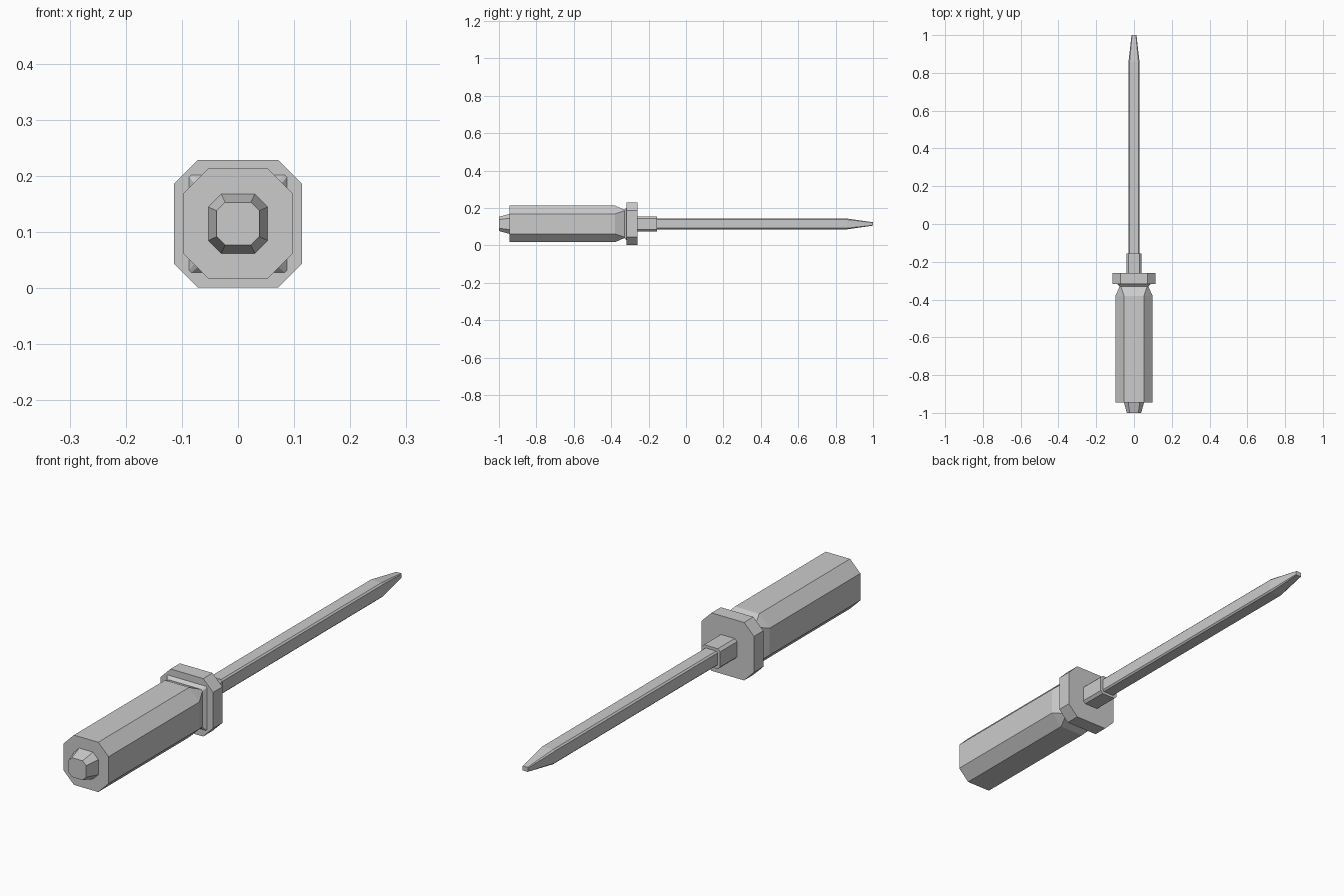
import bpy, bmesh

if "Cube" in bpy.data.objects:
    bpy.data.objects.remove(bpy.data.objects["Cube"])

ZC = 0.115  # height of the tool's axis


def ring(y, hx, hz, fx, fz):
    """Chamfered-square section: half sizes hx, hz and half flat lengths fx, fz."""
    pts = [(fx, -hz), (hx, -fz), (hx, fz), (fx, hz),
           (-fx, hz), (-hx, fz), (-hx, -fz), (-fx, -hz)]
    return [(x, y, z + ZC) for x, z in pts]


def loft(name, sections):
    """Skin a run of (y, half, flat) or full sections and cap both ends."""
    bm = bmesh.new()
    loops = []
    for s in sections:
        if len(s) == 3:
            s = (s[0], s[1], s[1], s[2], s[2])
        loops.append([bm.verts.new(p) for p in ring(*s)])
    for a, b in zip(loops, loops[1:]):
        for i in range(8):
            j = (i + 1) % 8
            bm.faces.new((a[i], a[j], b[j], b[i]))
    bm.faces.new(loops[0])
    bm.faces.new(loops[-1][::-1])
    bmesh.ops.recalc_face_normals(bm, faces=bm.faces)
    mesh = bpy.data.meshes.new(name)
    bm.to_mesh(mesh)
    bm.free()
    bpy.context.collection.objects.link(bpy.data.objects.new(name, mesh))


# Tapered butt cap
loft("butt_cap", [(-1.0, 0.038, 0.023), (-0.945, 0.053, 0.03)])
# Grip, narrowing to a squarer neck that flares into the guard
loft("handle", [(-0.945, 0.098, 0.053), (-0.38, 0.098, 0.053),
                (-0.33, 0.076, 0.07), (-0.318, 0.087, 0.083)])
# Guard flange
loft("guard", [(-0.318, 0.114, 0.071), (-0.26, 0.114, 0.071)])
# Collar where the shaft enters the handle
loft("collar", [(-0.26, 0.04, 0.03), (-0.155, 0.04, 0.03)])
# Shaft with its tapered tip
loft("shaft", [(-0.155, 0.029, 0.023), (0.86, 0.029, 0.023),
               (1.0, 0.013, 0.009, 0.01, 0.007)])
